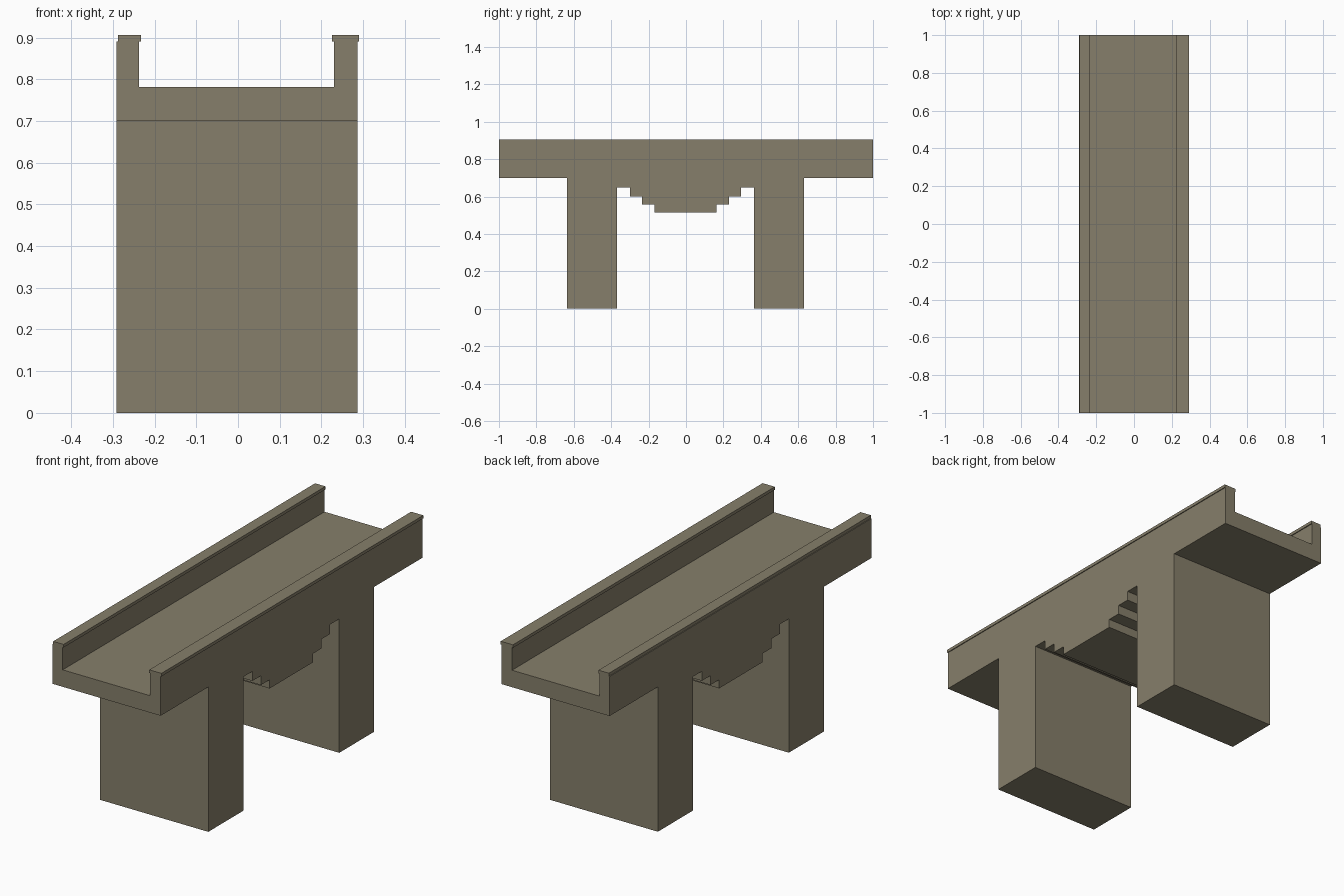
import bpy, bmesh
from mathutils import Vector

if "Cube" in bpy.data.objects:
    bpy.data.objects.remove(bpy.data.objects["Cube"])

stone = bpy.data.materials.new("weathered_stone")
stone.diffuse_color = (0.24, 0.212, 0.145, 1)
stone.use_nodes = True
stone.node_tree.nodes["Principled BSDF"].inputs["Base Color"].default_value = stone.diffuse_color


def extrude_profile(name, points, offset):
    """Fill a closed outline and extrude it along offset."""
    bm = bmesh.new()
    face = bm.faces.new([bm.verts.new(p) for p in points])
    result = bmesh.ops.extrude_face_region(bm, geom=[face], use_keep_orig=True)
    moved = [g for g in result["geom"] if isinstance(g, bmesh.types.BMVert)]
    bmesh.ops.translate(bm, verts=moved, vec=Vector(offset))
    bmesh.ops.recalc_face_normals(bm, faces=bm.faces)
    mesh = bpy.data.meshes.new(name)
    bm.to_mesh(mesh)
    bm.free()
    mesh.materials.append(stone)
    obj = bpy.data.objects.new(name, mesh)
    bpy.context.collection.objects.link(obj)
    return obj


def long_bar(name, x0, x1, z0, z1):
    """Rectangular bar running the whole length of the bridge."""
    section = [(x0, -1, z0), (x1, -1, z0), (x1, -1, z1), (x0, -1, z1)]
    return extrude_profile(name, section, (0, 2, 0))


# Deck, piers and stepped arch: one side outline, half of it mirrored in y
DECK_TOP, X_LEFT, X_RIGHT, SHIFT = 0.782, -0.2915, 0.2865, -0.0025
half = [(0.6335, 0.70), (0.6335, 0), (0.3665, 0), (0.3665, 0.647),
        (0.2975, 0.647), (0.2975, 0.601), (0.2325, 0.601), (0.2325, 0.556),
        (0.1655, 0.556), (0.1655, 0.514)]
outline = [(1, DECK_TOP), (1, 0.70)]
outline += [(y + SHIFT, z) for y, z in half]
outline += [(-y + SHIFT, z) for y, z in reversed(half)]
outline += [(-1, 0.70), (-1, DECK_TOP)]
extrude_profile("bridge_body", [(X_LEFT, y, z) for y, z in outline],
                (X_RIGHT - X_LEFT, 0, 0))

# Parapet walls with thin capping stones
long_bar("left_parapet", X_LEFT, -0.237, DECK_TOP, 0.891)
long_bar("right_parapet", 0.230, X_RIGHT, DECK_TOP, 0.891)
long_bar("left_parapet_cap", -0.288, -0.2325, 0.891, 0.906)
long_bar("right_parapet_cap", 0.2255, 0.2905, 0.891, 0.906)
